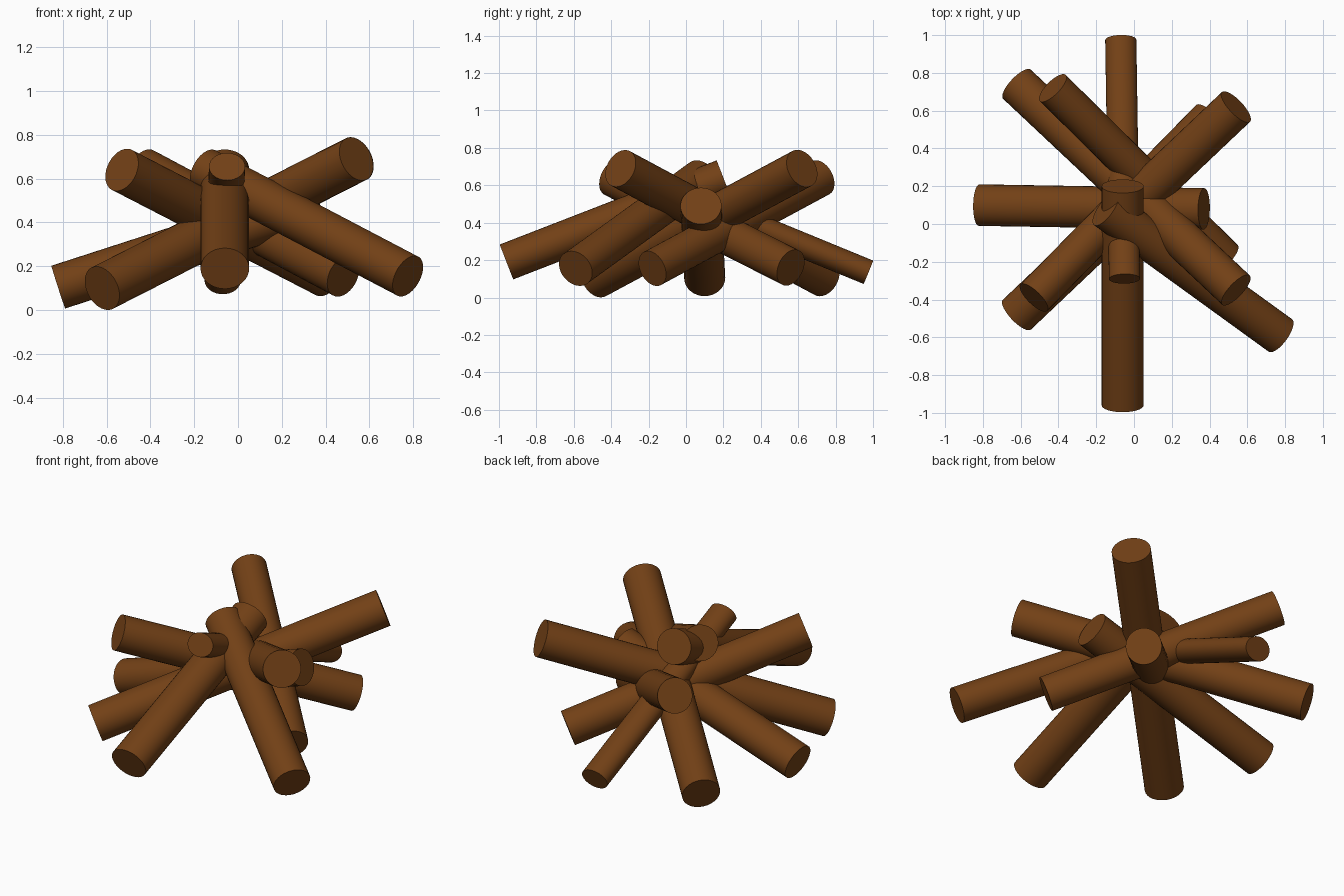
import bpy
from mathutils import Vector, Matrix

if "Cube" in bpy.data.objects:
    bpy.data.objects.remove(bpy.data.objects["Cube"])

bark = bpy.data.materials.new("bark")
bark.diffuse_color = (0.17, 0.052, 0.008, 1)
bark.use_nodes = True
bark.node_tree.nodes["Principled BSDF"].inputs["Base Color"].default_value = bark.diffuse_color


def log(name, low, high, width, thickness):
    """Straight log between two end centres, width is measured horizontally."""
    low, high = Vector(low), Vector(high)
    axis = (high - low).normalized()
    side = axis.cross(Vector((0, 0, 1))).normalized()
    up = side.cross(axis)
    bpy.ops.mesh.primitive_cylinder_add(vertices=32, radius=0.5, depth=1)
    ob = bpy.context.object
    ob.name = name
    rot = Matrix((side, up, -axis)).transposed()
    if rot.determinant() < 0:
        rot = Matrix((side, up, axis)).transposed()
    size = Matrix.Diagonal((width, thickness, (high - low).length, 1))
    ob.data.transform(rot.to_4x4() @ size)
    ob.location = (low + high) / 2
    ob.data.materials.append(bark)
    bpy.ops.object.shade_smooth_by_angle()


# Pile of crossing firewood logs: low end, raised end, width, thickness
log("back_log", (-.07, .975, .135), (-.05, -.29, .655), .165, .135)
log("front_log", (-.06, -.96, .19), (-.06, .20, .64), .222, .20)
log("left_log", (-.82, .10, .105), (.37, .08, .49), .22, .205)
log("front_right_log", (.775, -.59, .155), (-.15, .08, .64), .212, .202)
log("long_log_a", (-.62, -.48, .10), (.54, .62, .69), .217, .212)
log("long_log_b", (-.62, .74, .105), (.54, -.35, .69), .213, .21)
log("short_log_a", (.48, -.18, .155), (-.43, .72, .64), .195, .2)
log("short_log_b", (.40, .56, .16), (-.53, -.39, .64), .2, .205)
